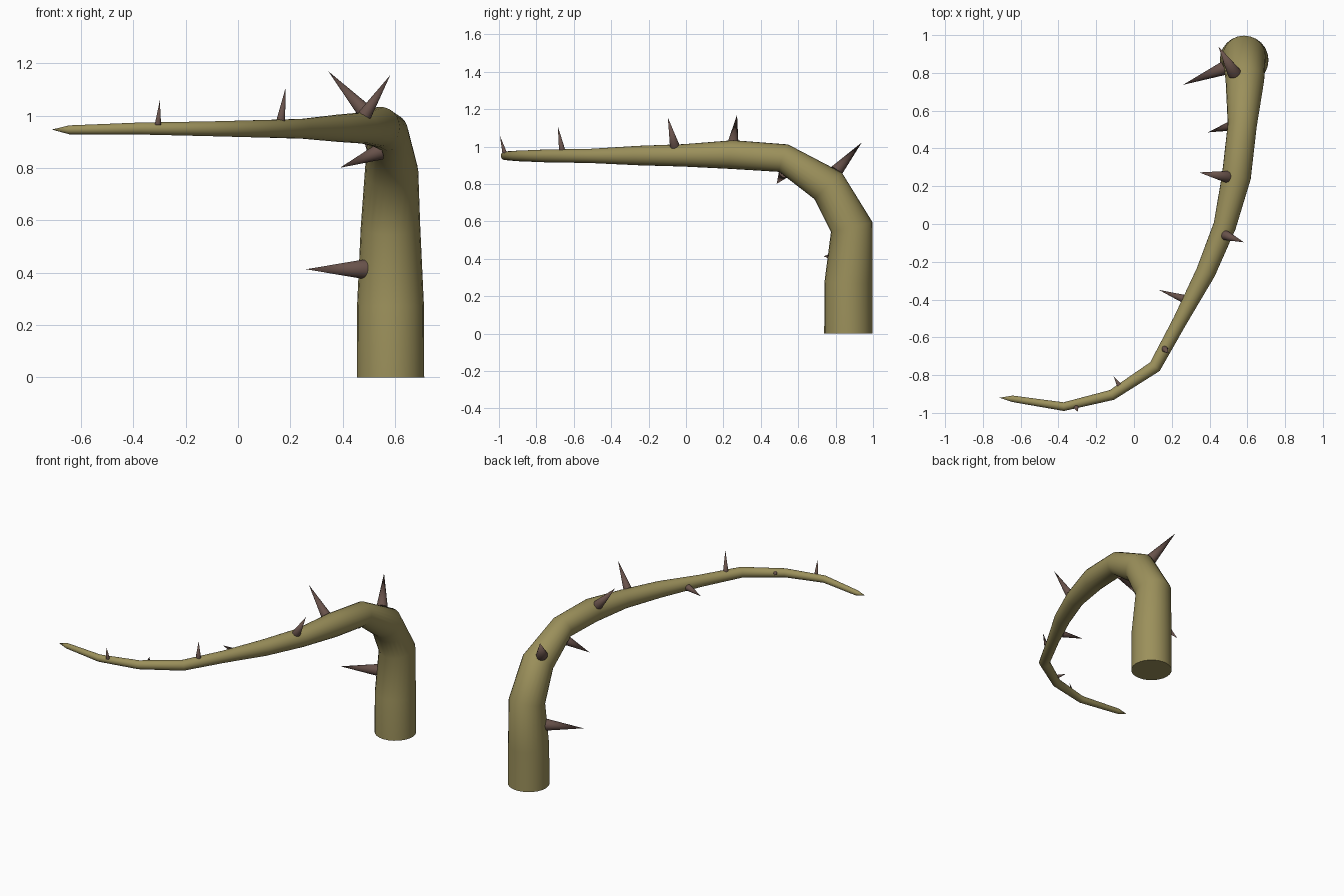
import bpy, bmesh, math
from mathutils import Vector

if "Cube" in bpy.data.objects:
    bpy.data.objects.remove(bpy.data.objects["Cube"])


def material(name, color):
    m = bpy.data.materials.new(name)
    m.diffuse_color = (*color, 1)
    m.use_nodes = True
    m.node_tree.nodes["Principled BSDF"].inputs["Base Color"].default_value = m.diffuse_color
    return m


bark = material("olive_bark", (0.33, 0.28, 0.105))
brown = material("thorn_brown", (0.14, 0.085, 0.07))


def finish(bm, name, mat):
    bmesh.ops.recalc_face_normals(bm, faces=bm.faces)
    mesh = bpy.data.meshes.new(name)
    bm.to_mesh(mesh)
    bm.free()
    mesh.materials.append(mat)
    ob = bpy.data.objects.new(name, mesh)
    bpy.context.collection.objects.link(ob)
    bpy.ops.object.select_all(action='DESELECT')
    ob.select_set(True)
    bpy.context.view_layer.objects.active = ob
    bpy.ops.object.shade_smooth_by_angle(angle=math.radians(50))


# Tapering stem: path points with radius (x, y, z, r)
path = [
    (0.583, 0.868, 0.00, 0.129), (0.583, 0.868, 0.27, 0.128),
    (0.583, 0.886, 0.57, 0.114), (0.587, 0.760, 0.79, 0.102),
    (0.573, 0.522, 0.938, 0.077), (0.542, 0.250, 0.957, 0.077),
    (0.480, -0.010, 0.953, 0.060), (0.380, -0.255, 0.952, 0.052),
    (0.245, -0.510, 0.950, 0.038), (0.111, -0.755, 0.950, 0.034),
    (-0.117, -0.905, 0.950, 0.028), (-0.372, -0.967, 0.951, 0.023),
    (-0.645, -0.925, 0.946, 0.017),
]
tip = Vector((-0.712, -0.920, 0.947))
SIDES = 24
pts = [Vector(p[:3]) for p in path]
bm = bmesh.new()
rings = []
side = Vector((1, 0, 0))
for i, p in enumerate(pts):
    after = pts[i + 1] if i + 1 < len(pts) else tip
    t = (after - p).normalized()
    if i:
        t = (t + (p - pts[i - 1]).normalized()).normalized()
    else:
        t = Vector((0, 0, 1))
    side = (side - t * side.dot(t)).normalized()
    other = t.cross(side)
    r = path[i][3]
    ring = []
    for k in range(SIDES):
        a = math.tau * k / SIDES
        ring.append(bm.verts.new(p + r * (math.cos(a) * side + math.sin(a) * other)))
    rings.append(ring)
for a, b in zip(rings, rings[1:]):
    for k in range(SIDES):
        n = (k + 1) % SIDES
        bm.faces.new((a[k], a[n], b[n], b[k]))
bm.faces.new(rings[0])
end = bm.verts.new(tip)
for k in range(SIDES):
    bm.faces.new((rings[-1][k], rings[-1][(k + 1) % SIDES], end))
finish(bm, "stem", bark)

# Thorns: base centre, tip, base radius
thorns = [
    ((0.485, 0.828, 0.413), (0.260, 0.737, 0.413), 0.038),
    ((0.530, 0.800, 0.865), (0.447, 0.940, 1.022), 0.036),
    ((0.543, 0.528, 0.863), (0.390, 0.485, 0.801), 0.032),
    ((0.490, 0.250, 1.010), (0.345, 0.273, 1.170), 0.031),
    ((0.485, -0.060, 1.003), (0.582, -0.097, 1.155), 0.026),
    ((0.260, -0.395, 0.943), (0.130, -0.348, 0.936), 0.021),
    ((0.163, -0.662, 0.978), (0.182, -0.685, 1.107), 0.017),
    ((-0.075, -0.860, 0.957), (-0.108, -0.805, 0.968), 0.014),
    ((-0.306, -0.970, 0.967), (-0.299, -0.995, 1.058), 0.012),
]
for i, (base, point, r) in enumerate(thorns, 1):
    base, point = Vector(base), Vector(point)
    axis = point - base
    bm = bmesh.new()
    bmesh.ops.create_cone(bm, cap_ends=True, segments=16, radius1=r, radius2=0,
                          depth=axis.length)
    bmesh.ops.remove_doubles(bm, verts=bm.verts, dist=1e-5)
    rot = Vector((0, 0, 1)).rotation_difference(axis).to_matrix()
    for v in bm.verts:
        v.co = rot @ v.co + (base + point) / 2
    finish(bm, f"thorn_{i}", brown)
